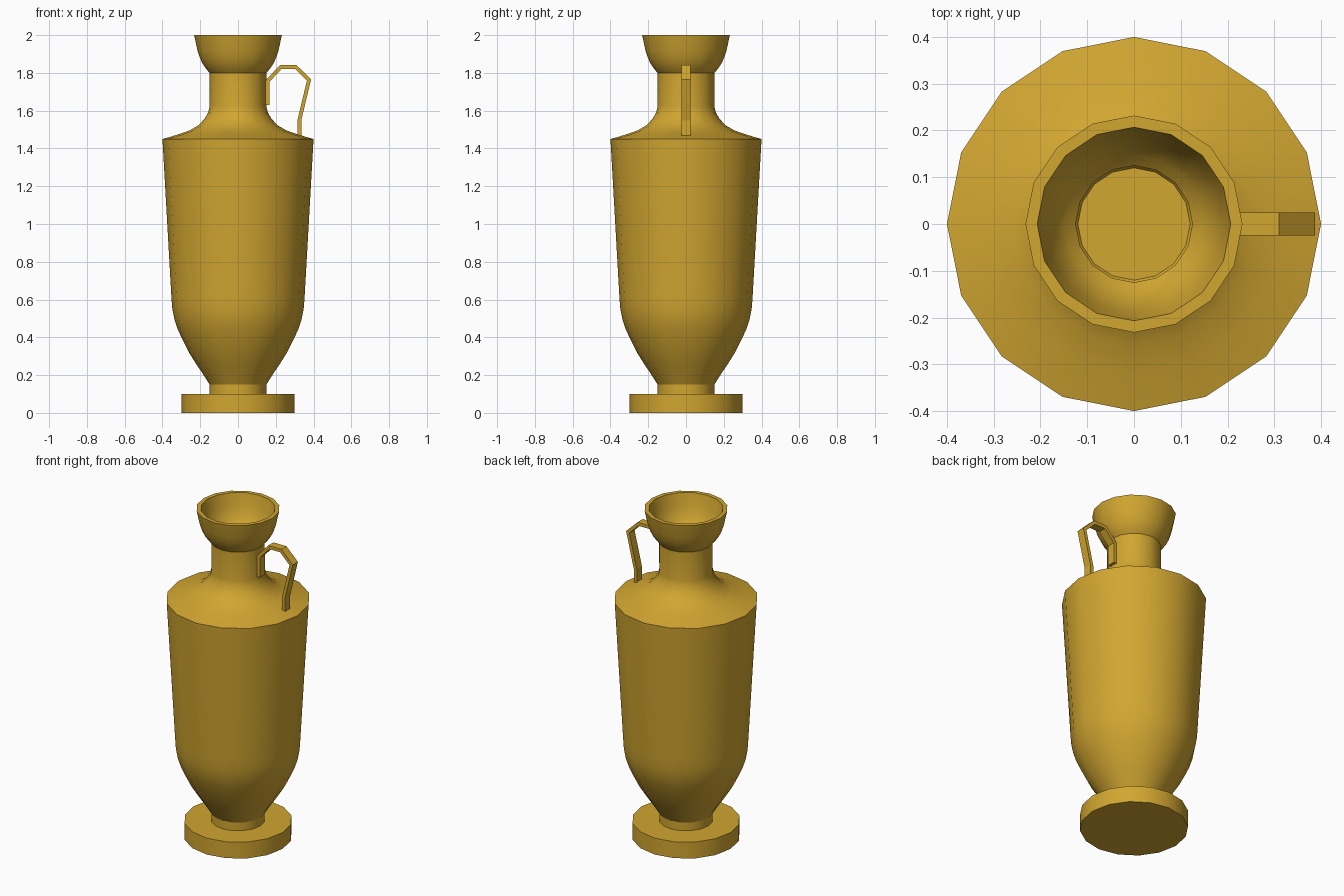
import bpy, bmesh, math
from mathutils import Vector

if "Cube" in bpy.data.objects:
    bpy.data.objects.remove(bpy.data.objects["Cube"])

SIDES = 16
mat = bpy.data.materials.new("ochre_clay")
mat.diffuse_color = (0.64, 0.38, 0.03, 1)
mat.use_nodes = True
mat.node_tree.nodes["Principled BSDF"].inputs["Base Color"].default_value = mat.diffuse_color


def finish(name, bm, smooth=True):
    bmesh.ops.recalc_face_normals(bm, faces=bm.faces)
    me = bpy.data.meshes.new(name)
    bm.to_mesh(me)
    bm.free()
    ob = bpy.data.objects.new(name, me)
    bpy.context.collection.objects.link(ob)
    me.materials.append(mat)
    if smooth:
        bpy.ops.object.select_all(action='DESELECT')
        ob.select_set(True)
        bpy.context.view_layer.objects.active = ob
        bpy.ops.object.shade_smooth_by_angle(angle=math.radians(30))
    return ob


def lathe(name, profile):
    """Revolve (radius, z) points about z and cap both ends."""
    bm = bmesh.new()
    rings = []
    for r, z in profile:
        rings.append([bm.verts.new((r * math.cos(2 * math.pi * i / SIDES),
                                    r * math.sin(2 * math.pi * i / SIDES), z))
                      for i in range(SIDES)])
    for a, b in zip(rings, rings[1:]):
        for i in range(SIDES):
            j = (i + 1) % SIDES
            bm.faces.new((a[i], a[j], b[j], b[i]))
    bm.faces.new(rings[0])
    bm.faces.new(rings[-1])
    return finish(name, bm)


def strap(name, path, width, thick):
    """Flat bar with mitred corners following an (x, z) path."""
    pts = [Vector(p) for p in path]
    bm = bmesh.new()
    sections = []
    for i, p in enumerate(pts):
        d0 = (p - pts[i - 1]).normalized() if i else None
        d1 = (pts[i + 1] - p).normalized() if i < len(pts) - 1 else None
        d0, d1 = d0 or d1, d1 or d0
        n0, n1 = Vector((-d0.y, d0.x)), Vector((-d1.y, d1.x))
        n = (n0 + n1).normalized()
        n *= thick / 2 / n.dot(n0)
        sections.append([bm.verts.new((p.x + s * n.x, y * width / 2, p.y + s * n.y))
                         for s, y in ((1, -1), (1, 1), (-1, 1), (-1, -1))])
    for a, b in zip(sections, sections[1:]):
        for i in range(4):
            j = (i + 1) % 4
            bm.faces.new((a[i], a[j], b[j], b[i]))
    bm.faces.new(sections[0])
    bm.faces.new(sections[-1])
    return finish(name, bm, smooth=False)


# Foot disc
lathe("foot", [(0.30, 0), (0.30, 0.10)])

# Hollow vessel: stem, belly, shoulder, neck and flared mouth, then the inside
outer = [(0.15, 0.10), (0.15, 0.15), (0.185, 0.205), (0.222, 0.26), (0.26, 0.32),
         (0.295, 0.39), (0.32, 0.445), (0.338, 0.50), (0.349, 0.56), (0.353, 0.62),
         (0.40, 1.45), (0.32, 1.473), (0.257, 1.495), (0.21, 1.522), (0.177, 1.557),
         (0.157, 1.593), (0.15, 1.625), (0.15, 1.80), (0.168, 1.82), (0.187, 1.848),
         (0.202, 1.88), (0.215, 1.92), (0.232, 2.0)]
inner = [(0.207, 2.0), (0.192, 1.93), (0.179, 1.89), (0.163, 1.858), (0.148, 1.837),
         (0.125, 1.815), (0.125, 1.62), (0.15, 1.555), (0.24, 1.475), (0.37, 1.435),
         (0.327, 0.61), (0.31, 0.50), (0.236, 0.335), (0.12, 0.16)]
lathe("vessel", outer + inner)

# Handle from neck to shoulder
strap("handle", [(0.156, 1.63), (0.156, 1.756), (0.226, 1.831), (0.306, 1.831),
                 (0.376, 1.763), (0.325, 1.55), (0.325, 1.465)], 0.05, 0.02)
